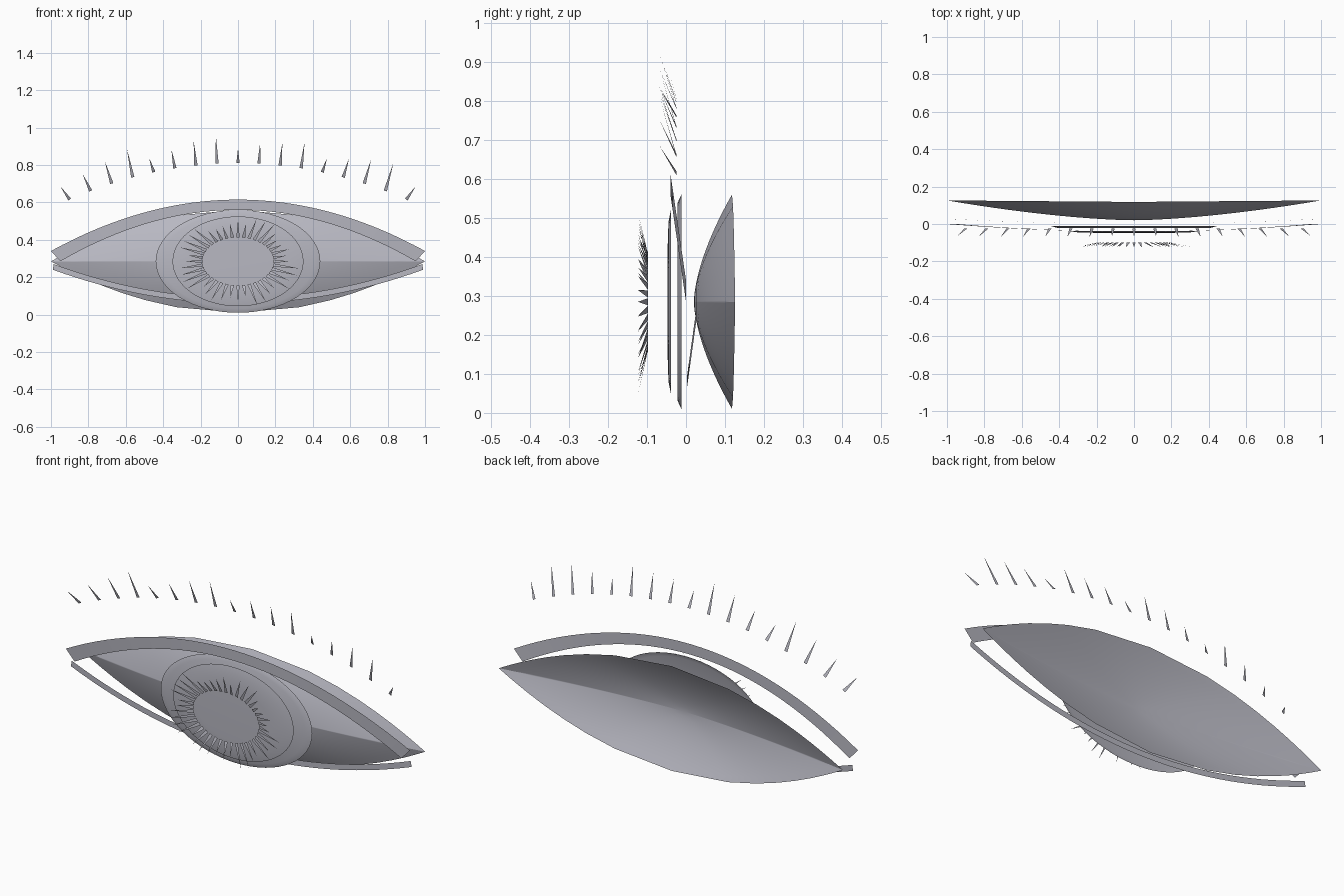
import bpy, math, random
from math import sin, cos, pi

random.seed(4)
if "Cube" in bpy.data.objects:
    bpy.data.objects.remove(bpy.data.objects["Cube"])

grey = bpy.data.materials.new("soft_grey")
grey.use_nodes = True
COLOUR = (0.48, 0.48, 0.54, 1)
grey.diffuse_color = COLOUR
grey.node_tree.nodes["Principled BSDF"].inputs["Base Color"].default_value = COLOUR
MID = 0.285  # height of the eye centre


def add_object(name, verts, faces, smooth=False):
    mesh = bpy.data.meshes.new(name)
    mesh.from_pydata(verts, [], faces)
    mesh.materials.append(grey)
    mesh.update()
    obj = bpy.data.objects.new(name, mesh)
    bpy.context.collection.objects.link(obj)
    if smooth:
        bpy.ops.object.select_all(action="DESELECT")
        obj.select_set(True)
        bpy.context.view_layer.objects.active = obj
        bpy.ops.object.shade_smooth_by_angle(angle=math.radians(30))
    return obj


def rings_to_mesh(name, centre, rings):
    """Fan around a centre point, then quads from ring to ring."""
    n = len(rings[0])
    verts = [centre] + [p for ring in rings for p in ring]
    faces = [(0, 1 + i, 1 + (i + 1) % n) for i in range(n)]
    for k in range(len(rings) - 1):
        a, b = 1 + k * n, 1 + (k + 1) * n
        faces += [(a + i, b + i, b + (i + 1) % n, a + (i + 1) % n) for i in range(n)]
    return add_object(name, verts, faces, True)


# Eyeball: almond-shaped shallow dome, open at the back
def almond(count=40):
    for i in range(count):
        c = cos(2 * pi * i / count)
        x = math.copysign(abs(c) ** 0.6, c) if abs(c) > 1e-6 else 0
        yield x, math.copysign(0.275 * (1 - x * x), sin(2 * pi * i / count))


outline = list(almond())
levels = [k / 12 for k in range(1, 13)]
rings = [[(x * r, 0.02 + (0.098 + 0.008 * abs(x)) * r ** 1.6, MID + z * r)
          for x, z in outline] for r in levels]
rings_to_mesh("eyeball", (0, 0.02, MID), rings)


# Iris discs: stacked oval plates with bevelled rims
def oval(rx, rz, y, count=64):
    return [(rx * cos(2 * pi * i / count), y, MID + rz * sin(2 * pi * i / count))
            for i in range(count)]


def oval_plate(name, rx, rz, profile):
    rings_to_mesh(name, (0, profile[0][1], MID),
                  [oval(rx * s, rz * s, y) for s, y in profile])


oval_plate("iris_rim", 0.44, 0.275, [(0.92, -0.022), (1, -0.012)])
oval_plate("iris", 0.35, 0.24, [(0.6, -0.047), (0.85, -0.045), (1, -0.038)])


# Eyelids: curved ribbons, bowed forward at the middle
def ribbon(name, outer, inner, depth, count=32):
    verts = []
    for i in range(count + 1):
        t = 2 * i / count - 1
        for half, mid_z, end_z in (outer, inner):
            verts.append((t * half, depth(t), mid_z + (end_z - mid_z) * t * t))
    faces = [(2 * i, 2 * i + 1, 2 * i + 3, 2 * i + 2) for i in range(count)]
    add_object(name, verts, faces)


ribbon("upper_lid", (1, 0.615, 0.34), (0.95, 0.56, 0.285), lambda t: -0.04 + 0.04 * t * t)
ribbon("lower_lid", (0.99, 0.06, 0.24), (0.985, 0.09, 0.27), lambda t: 0.002 + 0.025 * t * t)


# Thin flat blades shared by the lashes and the iris fibres
def blades(name, items):
    verts, faces = [], []
    for base, tip, width in items:
        dx, dz = tip[0] - base[0], tip[2] - base[2]
        length = math.hypot(dx, dz)
        sx, sz = dz / length * width / 2, -dx / length * width / 2
        n = len(verts)
        verts += [(base[0] - sx, base[1], base[2] - sz),
                  (base[0] + sx, base[1], base[2] + sz), tip]
        faces.append((n, n + 1, n + 2))
    add_object(name, verts, faces)


# Upper lashes: a floating arc leaning outwards and forwards
heights = [.07, .09, .12, .15, .075, .1, .13, .15, .08, .11, .12, .14, .07, .1, .13, .15, .07]
lashes = []
for i, h in enumerate(heights):
    x = (i - 8) * 0.1125
    z = 0.81 - 0.24 * x * x
    lean = 0.055 * x if abs(x) > 0.2 else 0.05 * x
    lashes.append(((x, -0.025, z), (x + lean, -0.068, z + h), 0.018))
blades("upper_lashes", lashes)

# Iris fibres: blades radiating around the pupil
fibres = []
for i in range(40):
    a = 2 * pi * i / 40
    reach = random.uniform(0.72, 1)
    fibres.append(((0.19 * cos(a), -0.098, MID + 0.128 * sin(a)),
                   (0.345 * reach * cos(a), -0.123, MID + 0.255 * reach * sin(a)), 0.018))
blades("iris_fibres", fibres)
